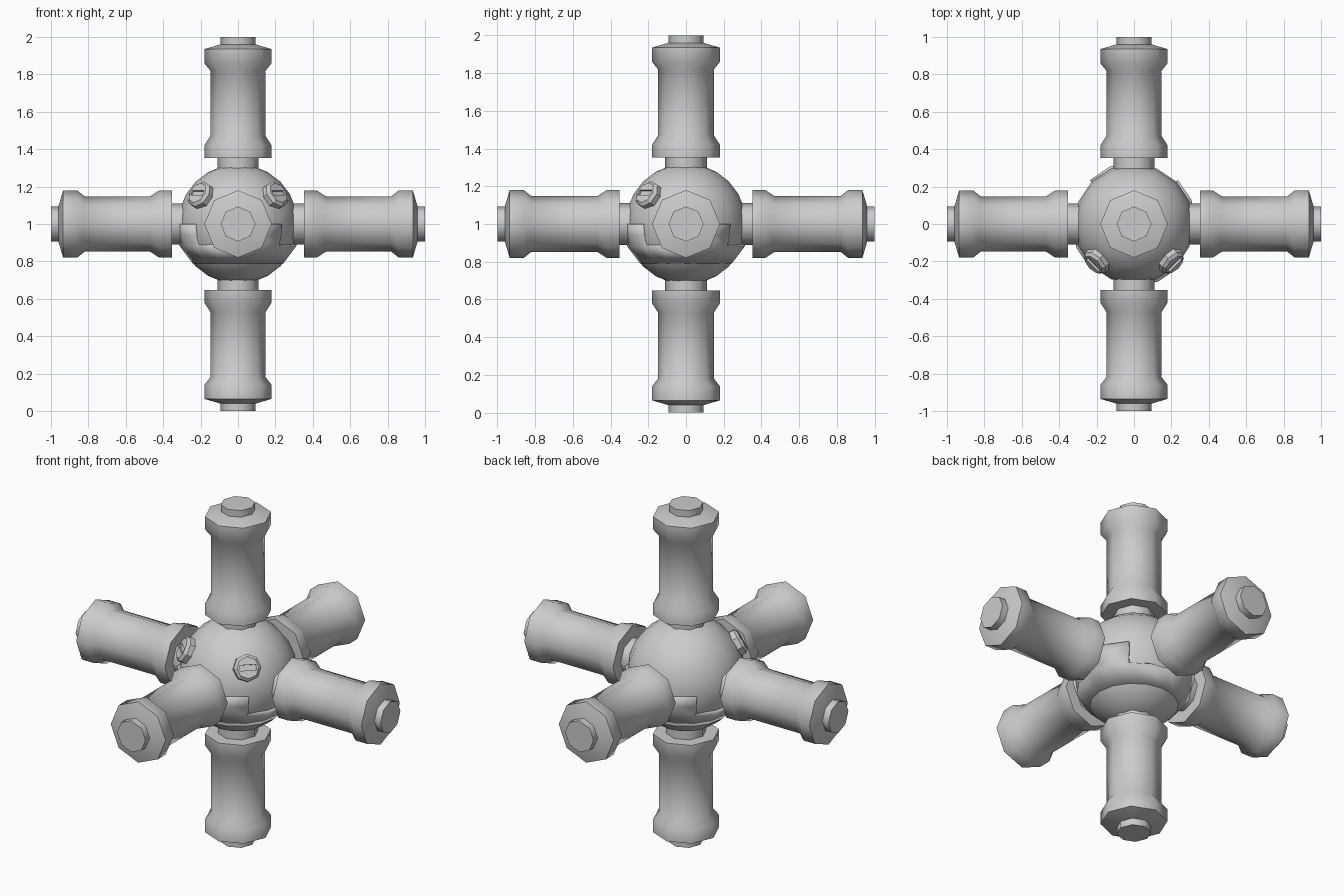
import bpy, bmesh, math
from mathutils import Vector, Matrix

if "Cube" in bpy.data.objects:
    bpy.data.objects.remove(bpy.data.objects["Cube"])

CENTRE = Vector((0, 0, 1))


def finish(name, bm, angle):
    bmesh.ops.recalc_face_normals(bm, faces=bm.faces)
    me = bpy.data.meshes.new(name)
    bm.to_mesh(me)
    bm.free()
    ob = bpy.data.objects.new(name, me)
    bpy.context.collection.objects.link(ob)
    bpy.ops.object.select_all(action='DESELECT')
    ob.select_set(True)
    bpy.context.view_layer.objects.active = ob
    bpy.ops.object.shade_smooth_by_angle(angle=math.radians(angle))
    return ob


def lathe(name, profile, matrix, sides=8, angle=50):
    """Closed turned part from (radius, distance) points along local z."""
    bm = bmesh.new()
    rings = []
    for r, z in profile:
        rings.append([bm.verts.new((r * math.cos(math.tau * i / sides),
                                    r * math.sin(math.tau * i / sides), z))
                      for i in range(sides)])
    for a, b in zip(rings, rings[1:]):
        for i in range(sides):
            j = (i + 1) % sides
            bm.faces.new((a[i], a[j], b[j], b[i]))
    bm.faces.new(rings[0][::-1])
    bm.faces.new(rings[-1])
    bm.transform(matrix)
    return finish(name, bm, angle)


def frame(normal):
    """Matrix at the hub centre with local z along the normal, x horizontal."""
    z = Vector(normal).normalized()
    up = Vector((0, 1, 0)) if abs(z.z) > 0.9 else Vector((0, 0, 1))
    x = up.cross(z).normalized()
    m = Matrix((x, z.cross(x), z)).transposed().to_4x4()
    return Matrix.Translation(CENTRE) @ m


# central hub
bm = bmesh.new()
bmesh.ops.create_uvsphere(bm, u_segments=16, v_segments=12, radius=0.32,
                          matrix=Matrix.Translation(CENTRE))
finish("hub", bm, 50)

# six arms: flared tubes with end tips, and necks joining them to the hub
ARM = [(0.155, 0.352), (0.18, 0.353), (0.18, 0.42), (0.148, 0.47),
       (0.148, 0.82), (0.18, 0.86), (0.18, 0.935), (0.095, 0.96)]
arms = {"right": (1, 0, 0), "left": (-1, 0, 0), "back": (0, 1, 0),
        "front": (0, -1, 0), "top": (0, 0, 1), "bottom": (0, 0, -1)}
for side, d in arms.items():
    m = frame(d)
    lathe(side + "_arm", ARM, m)
    lathe(side + "_neck", [(0.11, 0.27), (0.11, 0.37)], m)
    lathe(side + "_tip", [(0.093, 0.94), (0.093, 1.0)], m)

# lower shell with a stepped upper edge, alternating every eighth turn
bm = bmesh.new()
ROWS = [(0.0, 0.333), (-0.06, 0.333), (-0.12, 0.333), (-0.21, 0.321)]
grid = []
for z, big_r in ROWS:
    r = math.sqrt(big_r ** 2 - z ** 2)
    grid.append([bm.verts.new((r * math.cos(math.tau * i / 16),
                               r * math.sin(math.tau * i / 16), 1 + z))
                 for i in range(16)])
for k in range(3):
    for i in range(16):
        if k < 2 and i % 4 >= 2:
            continue
        j = (i + 1) % 16
        bm.faces.new((grid[k][i], grid[k + 1][i], grid[k + 1][j], grid[k][j]))
shell = finish("lower_shell", bm, 40)
solid = shell.modifiers.new("thickness", 'SOLIDIFY')
solid.thickness = 0.025
solid.offset = -1

# two slotted bolts on the upper front corners
for side, s in (("right", 1), ("left", -1)):
    m = frame((s * 0.215, -0.215, 0.165))
    bolt = lathe(side + "_bolt", [(0.076, 0.28), (0.076, 0.335), (0.06, 0.35)],
                 m, angle=30)
    bm = bmesh.new()
    bmesh.ops.create_cube(bm, size=1)
    bm.transform(m @ Matrix.Translation((0, 0, 0.35))
                 @ Matrix.Diagonal((0.09, 0.03, 0.024, 1)))
    cutter = finish(side + "_slot_cutter", bm, 30)
    cutter.hide_render = True
    cutter.display_type = 'WIRE'
    cut = bolt.modifiers.new("slot", 'BOOLEAN')
    cut.operation = 'DIFFERENCE'
    cut.solver = 'EXACT'
    cut.object = cutter
